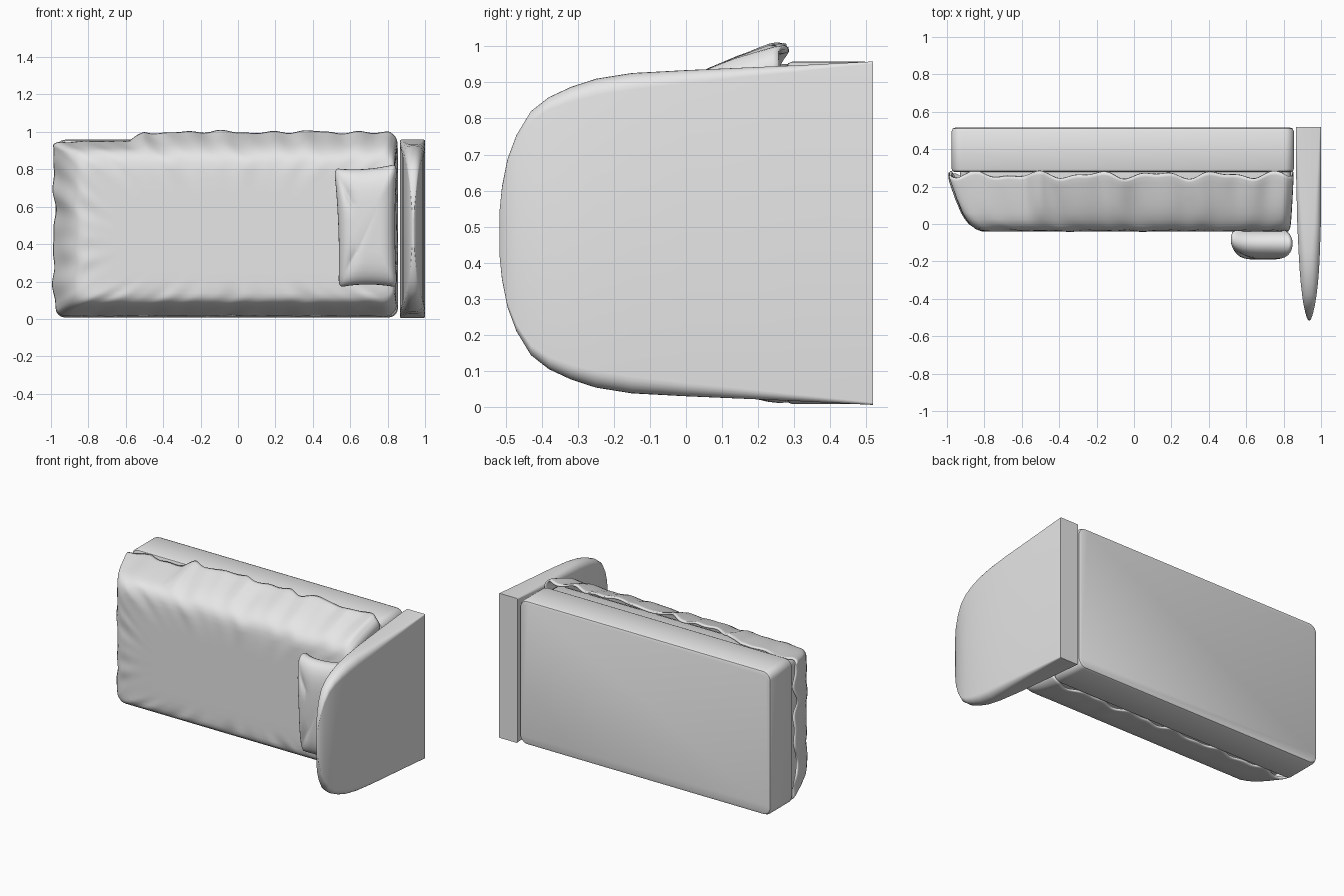
import bpy, bmesh, math
from mathutils import Vector

cube = bpy.data.objects.get("Cube")
if cube:
    bpy.data.objects.remove(cube, do_unlink=True)

GREY = (0.8, 0.8, 0.8, 1)
grey = bpy.data.materials.new("plain_grey")
grey.use_nodes = True
grey.diffuse_color = GREY
grey.node_tree.nodes["Principled BSDF"].inputs["Base Color"].default_value = GREY


def rounded_rect(a0, a1, b0, b1, r, arc=6, along=1, up=1):
    """Rounded rectangle as (a, b) pairs, with extra points on its sides."""
    corners = [(a1 - r, b0 + r, -90), (a1 - r, b1 - r, 0),
               (a0 + r, b1 - r, 90), (a0 + r, b0 + r, 180)]
    arcs = []
    for ca, cb, start in corners:
        arcs.append([(ca + r * math.cos(math.radians(start + 90 * i / arc)),
                      cb + r * math.sin(math.radians(start + 90 * i / arc)))
                     for i in range(arc + 1)])
    pts = []
    for k in range(4):
        pts += arcs[k]
        p, q = arcs[k][-1], arcs[(k + 1) % 4][0]
        count = up if k % 2 == 0 else along
        pts += [(p[0] + (q[0] - p[0]) * i / count, p[1] + (q[1] - p[1]) * i / count)
                for i in range(1, count)]
    return pts


def loft(name, rings, close_start=True, angle=40):
    """Skin a row of equal rings and cap the ends."""
    bm = bmesh.new()
    loops = [[bm.verts.new(p) for p in ring] for ring in rings]
    n = len(loops[0])
    for lo, hi in zip(loops, loops[1:]):
        for i in range(n):
            j = (i + 1) % n
            bm.faces.new((lo[i], lo[j], hi[j], hi[i]))
    if close_start:
        bm.faces.new(loops[0][::-1])
    bm.faces.new(loops[-1])
    bmesh.ops.recalc_face_normals(bm, faces=bm.faces)
    mesh = bpy.data.meshes.new(name)
    bm.to_mesh(mesh)
    bm.free()
    mesh.materials.append(grey)
    obj = bpy.data.objects.new(name, mesh)
    bpy.context.collection.objects.link(obj)
    bpy.ops.object.select_all(action="DESELECT")
    obj.select_set(True)
    bpy.context.view_layer.objects.active = obj
    bpy.ops.object.shade_smooth_by_angle(angle=math.radians(angle))
    return obj


def slab(name, x0, x1, z0, z1, r, layers):
    """Block built from (y, inset) layers."""
    loft(name, [[(x, y, z) for x, z in
                 rounded_rect(x0 + d, x1 - d, z0 + d, z1 - d, r)] for y, d in layers])


# Bed base and mattress
slab("bed_base", -0.975, 0.855, 0.008, 0.958, 0.05,
     [(0.278, 0.015), (0.283, 0.005), (0.295, 0), (0.495, 0), (0.51, 0.006), (0.515, 0.018)])
slab("mattress", -0.93, 0.84, 0.05, 0.92, 0.04,
     [(0.285, 0), (0.16, 0.0), (0.1, 0.03), (0.02, 0.1)])

# Headboard: y, half height, inner x, outer x
sections = [(0.519, 0.476, 0.865, 1.0), (0.3, 0.465, 0.866, 1.0), (0, 0.452, 0.873, 0.999),
            (-0.15, 0.444, 0.88, 0.994), (-0.25, 0.428, 0.886, 0.989),
            (-0.32, 0.405, 0.892, 0.983), (-0.38, 0.377, 0.899, 0.976),
            (-0.43, 0.338, 0.906, 0.968), (-0.47, 0.272, 0.915, 0.959),
            (-0.495, 0.205, 0.922, 0.952), (-0.51, 0.13, 0.928, 0.945),
            (-0.517, 0.06, 0.934, 0.94)]
loft("headboard", [[(x, y, z) for x, z in
                    rounded_rect(x0, x1, 0.482 - h, 0.482 + h,
                                 min(0.45 * (x1 - x0), 0.006 + 0.06 * (0.519 - y)))]
                   for y, h, x0, x1 in sections], angle=50)

# Blanket: flared drape with wavy hem and creases; layers are (y, inset)
profile = [(0.27, 0.0), (0.25, 0.003), (0.22, 0.012), (0.18, 0.025), (0.14, 0.037),
           (0.1, 0.052), (0.06, 0.068), (0.025, 0.088), (-0.005, 0.11),
           (-0.024, 0.135), (-0.034, 0.165), (-0.038, 0.2), (-0.04, 0.25),
           (-0.041, 0.32), (-0.041, 0.4)]
rings = []
for y, d in profile:
    flat = rounded_rect(-0.985 + d, 0.85 - max(0.12 * d, d - 0.14),
                        0.015 + 0.62 * d, 1.0 - d, 0.06, 8, 110, 50)
    n = len(flat)
    fall = max(0.0, 1 - d / 0.3)
    ring = []
    for i, (x, z) in enumerate(flat):
        t = 2 * math.pi * i / n
        fold = (0.5 * math.sin(23 * t + 1 + 4 * y) + 0.35 * math.sin(37 * t + 2)
                + 0.4 * math.sin(11 * t + 0.5 + 6 * y))
        prev, nxt = flat[i - 1], flat[(i + 1) % n]
        out = Vector((nxt[1] - prev[1], prev[0] - nxt[0])).normalized()
        amount = 0.01 * fold * fall * (0.3 if out.x > 0.5 or out.y < -0.5 else 1)
        hem = max(0, (y - 0.1) / 0.17)
        dip = hem * (0.014 * math.sin(17 * t) + 0.009 * math.sin(31 * t + 1) - 0.008)
        px, pz = x + out.x * amount, z + out.y * amount
        # The foot end is tucked in lower along the upper edge
        tuck = min(1, max(0, (-0.5 - x) / 0.08))
        if pz > 0.9:
            pz -= tuck * 0.5 * (pz - 0.9)
        crease = 0.006 * fold * math.exp(-((d - 0.16) / 0.06) ** 2)
        ring.append((px, y + dip + crease, pz))
    rings.append(ring)
blanket = loft("blanket", rings, close_start=False, angle=70)
cloth = blanket.modifiers.new("cloth thickness", "SOLIDIFY")
cloth.thickness = 0.012

# Pillow: puffy cushion with pinched corners, leaning slightly
layers = []
steps = 14
for k in range(steps + 1):
    a = math.pi * (k / steps - 0.5) * 0.9
    reach, depth = math.cos(a) ** 0.45, math.sin(a)
    ring = []
    for u, v in rounded_rect(-1, 1, -1, 1, 0.14, 6, 14, 14):
        pinch_u = 1 - 0.07 * (1 - v * v)
        pinch_v = 1 - 0.05 * (1 - u * u)
        x = 0.688 + 0.163 * reach * u * pinch_u - 0.012 * v * (1 - u) / 2
        z = 0.493 + 0.325 * reach * v * pinch_v + 0.012 * u * max(v, 0)
        back = 0.03 * max(0, -u) ** 3 * abs(v) ** 3
        ring.append((x, -0.105 - 0.085 * depth + back, z))
    layers.append(ring)
loft("pillow", layers, angle=70)
